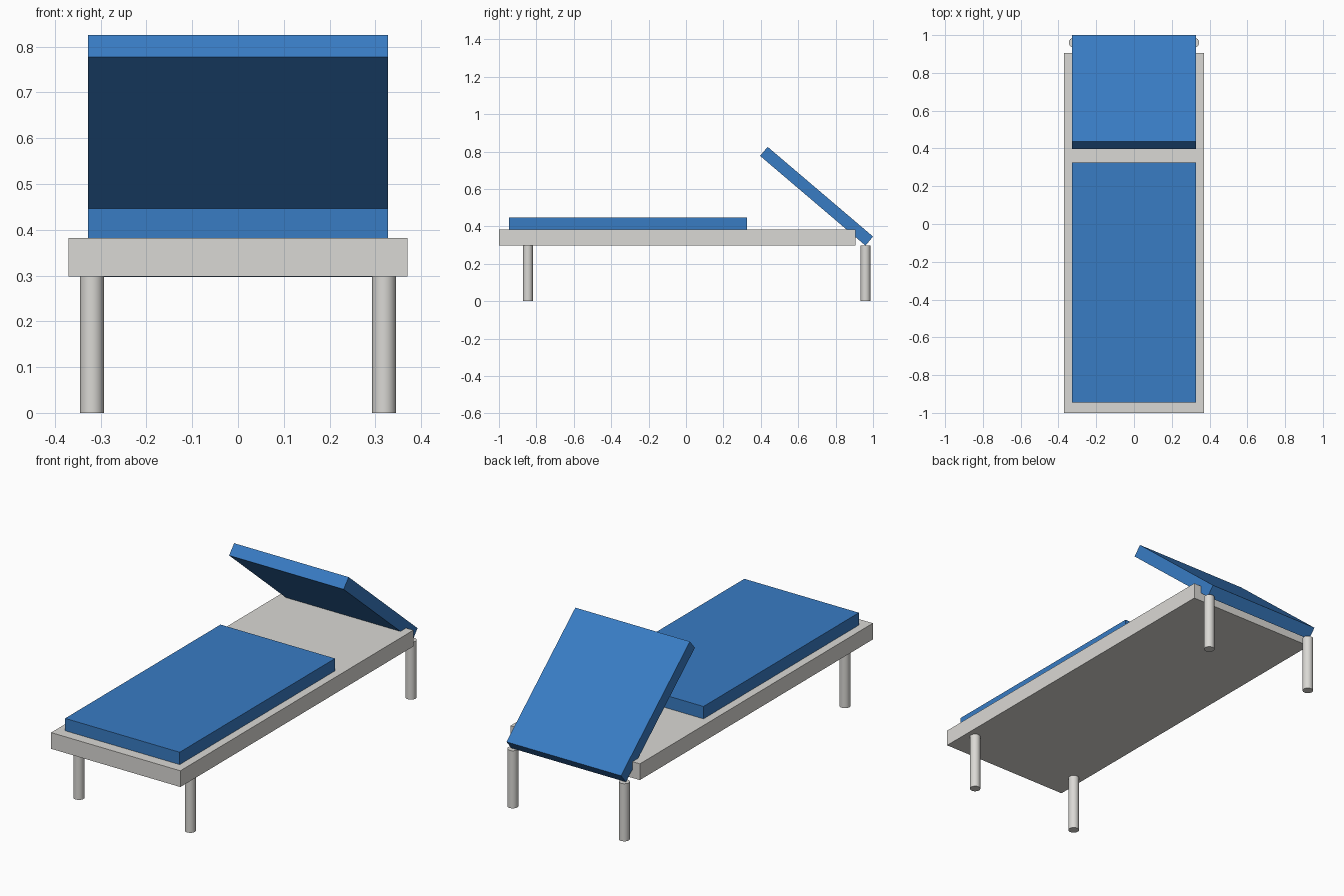
import bpy, math

if "Cube" in bpy.data.objects:
    bpy.data.objects.remove(bpy.data.objects["Cube"])


def material(name, rgb):
    m = bpy.data.materials.new(name)
    m.diffuse_color = (*rgb, 1)
    m.use_nodes = True
    m.node_tree.nodes["Principled BSDF"].inputs["Base Color"].default_value = m.diffuse_color
    return m


def box(name, centre, size, mat, tilt=0.0):
    bpy.ops.mesh.primitive_cube_add(size=1, location=centre)
    ob = bpy.context.object
    ob.name = name
    ob.scale = size
    bpy.ops.object.transform_apply(location=False, rotation=False, scale=True)
    ob.rotation_euler.x = tilt
    ob.data.materials.append(mat)
    return ob


def leg(name, x, y, mat):
    bpy.ops.mesh.primitive_cylinder_add(vertices=32, radius=0.026, depth=0.298,
                                        location=(x, y, 0.149))
    ob = bpy.context.object
    ob.name = name
    ob.data.materials.append(mat)
    bpy.ops.object.shade_smooth_by_angle()


blue = material("blue cushion", (0.04, 0.2, 0.55))
grey = material("light grey frame", (0.70, 0.69, 0.66))

# Flat bed frame
box("frame", (0, -0.047, 0.34), (0.74, 1.906, 0.084), grey)

# Seat cushion and tilted backrest
box("seat_cushion", (0, -0.31, 0.414), (0.656, 1.271, 0.064), blue)
box("backrest", (0, 0.698, 0.561), (0.656, 0.74, 0.063), blue, math.radians(-40.4))

# Four round legs
for side, x in (("left", -0.319), ("right", 0.319)):
    leg("front_leg_" + side, x, -0.845, grey)
    leg("back_leg_" + side, x, 0.96, grey)
